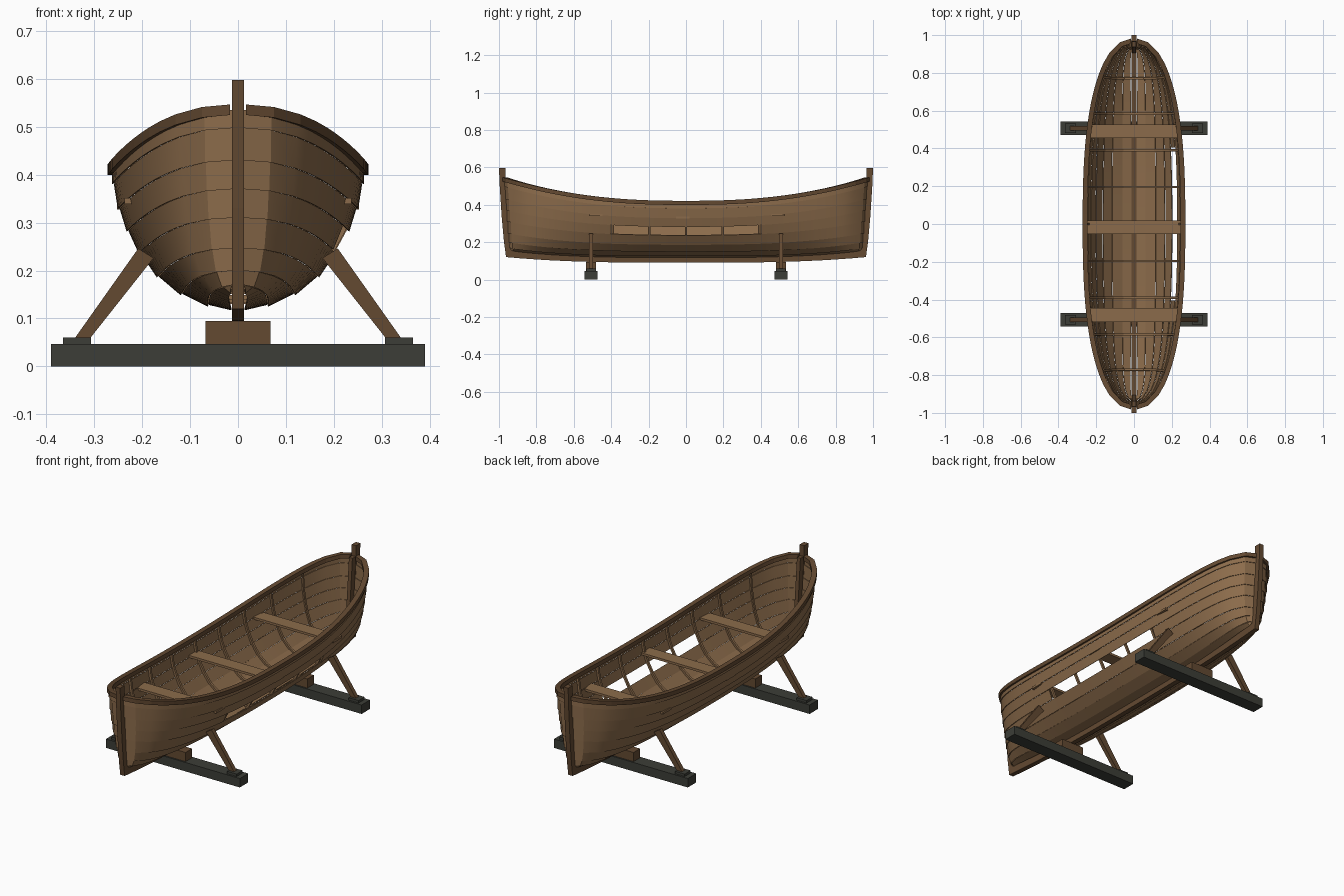
import bpy, bmesh
from mathutils import Vector

cube = bpy.data.objects.get("Cube")
if cube:
    bpy.data.objects.remove(cube, do_unlink=True)


def material(name, rgb):
    m = bpy.data.materials.new(name)
    m.use_nodes = True
    m.diffuse_color = (*rgb, 1)
    m.node_tree.nodes["Principled BSDF"].inputs["Base Color"].default_value = (*rgb, 1)
    return m


OAK = material("warm oak planking", (0.26, 0.148, 0.07))
DARK = material("dark timber", (0.125, 0.067, 0.031))
GREY = material("charcoal beam", (0.045, 0.047, 0.038))


def loft(name, rings, mat, smooth=False):
    """Skin a row of equal closed rings and cap both ends."""
    bm = bmesh.new()
    rows = [[bm.verts.new(p) for p in r] for r in rings]
    n = len(rows[0])
    for a, b in zip(rows, rows[1:]):
        for k in range(n):
            bm.faces.new((a[k], a[(k + 1) % n], b[(k + 1) % n], b[k]))
    bm.faces.new(rows[0])
    bm.faces.new(rows[-1])
    bmesh.ops.recalc_face_normals(bm, faces=bm.faces)
    me = bpy.data.meshes.new(name)
    bm.to_mesh(me)
    bm.free()
    me.materials.append(mat)
    ob = bpy.data.objects.new(name, me)
    bpy.context.collection.objects.link(ob)
    if smooth:
        bpy.ops.object.select_all(action='DESELECT')
        ob.select_set(True)
        bpy.context.view_layer.objects.active = ob
        bpy.ops.object.shade_smooth_by_angle(angle=0.4)
    return ob


def box(name, x0, x1, y0, y1, z0, z1, mat):
    return loft(name, [[(x0, y0, z), (x1, y0, z), (x1, y1, z), (x0, y1, z)]
                       for z in (z0, z1)], mat)


# Hull form: strake edges amidships as (height fraction, half breadth)
STRAKES = [(0, 0.013), (0.025, 0.06), (0.105, 0.115), (0.23, 0.163), (0.40, 0.2),
           (0.56, 0.225), (0.72, 0.243), (0.90, 0.255), (1, 0.258)]
BEAM = STRAKES[-1][1]
KNEE, TIP = 0.95, 0.967


def floor_z(y):
    return 0.125 + 0.035 * abs(y / 0.96) ** 3


def sheer_z(y):
    return 0.41 + 0.123 * abs(y / 0.96) ** 2.4


def breadth(f):
    for (a, xa), (b, xb) in zip(STRAKES, STRAKES[1:]):
        if f <= b:
            return xa + (xb - xa) * (f - a) / (b - a)
    return BEAM


def hull(y, f):
    """Point on the left side of the hull skin."""
    a = min(abs(y), KNEE)
    plan = (1 - (a / 0.97) ** 2.6) ** 0.4545
    vee = 1 - 0.4 * (a / KNEE) ** 3
    x = BEAM * plan * (breadth(f) / BEAM) ** vee
    if abs(y) > KNEE:
        x += (0.008 - x) * (abs(y) - KNEE) / (TIP - KNEE)
    rake = 0.03 * (1 - f) * (abs(y) / TIP) ** 4
    z = floor_z(y) + f * (sheer_z(y) - floor_z(y))
    return Vector((x, y - rake if y > 0 else y + rake, z))


def outward(y, f0, f1):
    e = 0.004
    along = hull(min(y + e, TIP), f0) - hull(max(y - e, -TIP), f0)
    n = along.cross(hull(y, f1) - hull(y, f0)).normalized()
    return n if n.x >= 0 else -n


def flip(p, side):
    return Vector((p.x * side, p.y, p.z))


COUNT = 36
STATIONS = [-TIP] + [KNEE * (2 * k / COUNT - 1) for k in range(COUNT + 1)] + [TIP]
THICK = 0.004


# Overlapping planks; one left strake is missing amidships
def plank(name, i, side, ys):
    f0, f1 = STRAKES[i][0], STRAKES[i + 1][0]
    rings = []
    for y in ys:
        n = outward(y, f0, f1) * THICK
        lo, hi = hull(y, f0), hull(y, f1)
        rings.append([flip(p, side) for p in (hi, hi + n, lo + 2 * n, lo + n)])
    loft(name, rings, OAK, True)


GAP, OPEN_STRAKE = 0.405, 4
for side, label in ((1, "left"), (-1, "right")):
    for i in range(len(STRAKES) - 1):
        name = f"{label}_plank_{i + 1}"
        if side == 1 and i == OPEN_STRAKE:
            plank(name + "_front", i, side, [y for y in STATIONS if y < -GAP] + [-GAP])
            plank(name + "_back", i, side, [GAP] + [y for y in STATIONS if y > GAP])
        else:
            plank(name, i, side, STATIONS)

    # Gunwale rail following the sheer
    rings = []
    for k, y in enumerate(STATIONS):
        p = hull(y, 1)
        q = hull(STATIONS[max(k - 1, 0)], 1)
        r = hull(STATIONS[min(k + 1, len(STATIONS) - 1)], 1)
        t = (r - q).normalized()
        n = Vector((t.y, -t.x, 0)).normalized()
        if abs(y) == TIP:
            p.x = 0.017
            n = Vector((0, 1 if y > 0 else -1, 0))
        rings.append([flip(p + n * d + Vector((0, 0, h)), side) for d, h in
                      ((-0.012, -0.011), (0.014, -0.011), (0.014, 0.011), (-0.012, 0.011))])
    loft(f"{label}_gunwale", rings, DARK)

# Bent ribs running from rail to rail
for k in range(-4, 5):
    y = k * 0.196
    rings = []
    fs = [0.95, 0.8, 0.72, 0.64, 0.56, 0.48, 0.40, 0.31, 0.23, 0.16, 0.105, 0.06, 0.025]
    path = [(1, f) for f in fs] + [(-1, f) for f in reversed(fs)]
    for side, f in path:
        n = outward(y, f, f + 0.03)
        p = hull(y, f) + n * 0.002
        q = p - n * 0.011
        ring = [p, p, q, q]
        rings.append([flip(v, side) + Vector((0, d, 0))
                      for v, d in zip(ring, (-0.006, 0.006, 0.006, -0.006))])
    loft(f"rib_{k + 5}", rings, OAK)

# Thwarts with ends let through the planking
for name, y, half, z in (("front_thwart", -0.482, 0.237, 0.345),
                         ("middle_thwart", -0.018, 0.252, 0.333),
                         ("back_thwart", 0.492, 0.237, 0.345)):
    box(name, -half, half, y - 0.036, y + 0.036, z - 0.006, z + 0.006, OAK)

# Keel
W = 0.013
rings = []
for k in range(-12, 13):
    y = k * 0.08
    lo = 0.09 + 0.03 * abs(y / 0.96) ** 3
    hi = floor_z(y) + 0.004
    rings.append([(-W, y, lo), (W, y, lo), (W, y, hi), (-W, y, hi)])
loft("keel", rings, DARK)

# Stem and stern posts, with inner posts behind them
for s, label in ((-1, "front"), (1, "back")):
    profile = [(0.962, 0.925, 0.12), (0.973, 0.938, 0.2), (0.985, 0.952, 0.33),
               (0.996, 0.964, 0.5), (1.0, 0.965, 0.597)]
    loft(f"{label}_stem_post",
         [[(-W, s * a, z), (W, s * a, z), (W, s * b, z), (-W, s * b, z)]
          for a, b, z in profile], DARK)
    loft(f"{label}_inner_post",
         [[(-0.01, s * a, z), (0.01, s * a, z), (0.01, s * (a + 0.03), z),
           (-0.01, s * (a + 0.03), z)] for a, z in ((0.905, 0.15), (0.938, 0.54))], DARK)

# Cradles: ground beam, keel block, feet and slanted props
for s, label in ((-1, "front"), (1, "back")):
    c = s * 0.507
    box(f"{label}_ground_beam", -0.39, 0.39, c - 0.035, c + 0.035, 0, 0.047, GREY)
    box(f"{label}_keel_block", -0.068, 0.068, c - 0.027, c + 0.027, 0.047, 0.095, DARK)
    for m, hand in ((1, "left"), (-1, "right")):
        x0, x1 = sorted((m * 0.307, m * 0.365))
        box(f"{label}_{hand}_foot", x0, x1, c - 0.025, c + 0.025, 0.047, 0.06, GREY)
        loft(f"{label}_{hand}_prop",
             [[(m * (x - 0.016), c - 0.011, z), (m * (x + 0.016), c - 0.011, z + t),
               (m * (x + 0.016), c + 0.011, z + t), (m * (x - 0.016), c + 0.011, z)]
              for x, z, t in ((0.325, 0.058, 0), (0.192, 0.226, 0.02))], DARK)
